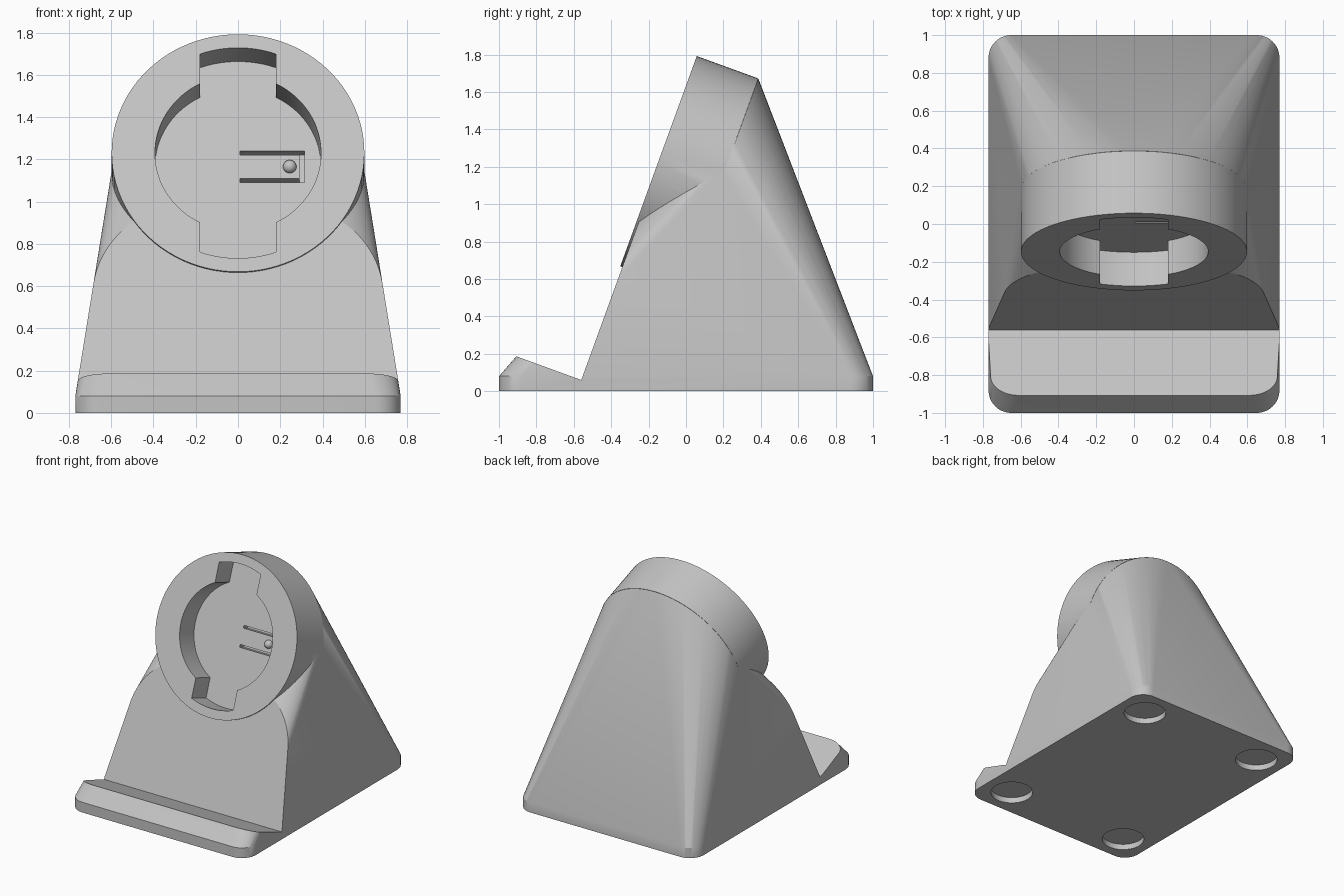
import bpy, bmesh, math
from mathutils import Matrix, Vector

if "Cube" in bpy.data.objects:
    bpy.data.objects.remove(bpy.data.objects["Cube"], do_unlink=True)

TILT = math.radians(20)
S, C = math.sin(TILT), math.cos(TILT)


def tilted_frame(y, z):
    """Frame with x across, y up the leaning face and z out of it."""
    return Matrix(((1, 0, 0, 0), (0, S, -C, y), (0, C, S, z), (0, 0, 0, 1)))


grey = bpy.data.materials.new("light grey plastic")
grey.use_nodes = True
grey.diffuse_color = (0.55, 0.55, 0.55, 1)
grey.node_tree.nodes["Principled BSDF"].inputs["Base Color"].default_value = (0.55, 0.55, 0.55, 1)


def add_object(name, bm):
    bmesh.ops.recalc_face_normals(bm, faces=bm.faces)
    mesh = bpy.data.meshes.new(name)
    bm.to_mesh(mesh)
    bm.free()
    mesh.materials.append(grey)
    obj = bpy.data.objects.new(name, mesh)
    bpy.context.collection.objects.link(obj)
    return obj


def arc(radius, start, end, steps, cx=0, cy=0):
    angles = [start + (end - start) * i / steps for i in range(steps + 1)]
    return [(cx + radius * math.cos(a), cy + radius * math.sin(a)) for a in angles]


def circle(radius, sides=96, cx=0, cy=0):
    return arc(radius, 0, 2 * math.pi, sides, cx, cy)[:-1]


def prism(name, outline, low, high, frame=Matrix()):
    bm = bmesh.new()
    base = bm.faces.new([bm.verts.new((x, y, low)) for x, y in outline])
    top = bmesh.ops.extrude_face_region(bm, geom=[base])
    verts = [v for v in top["geom"] if isinstance(v, bmesh.types.BMVert)]
    bmesh.ops.translate(bm, verts=verts, vec=(0, 0, high - low))
    bm.transform(frame)
    return add_object(name, bm)


def combine(target, tool, operation="DIFFERENCE"):
    mod = target.modifiers.new(tool.name, "BOOLEAN")
    mod.operation, mod.solver, mod.object = operation, "EXACT", tool
    bpy.context.view_layer.objects.active = target
    bpy.ops.object.modifier_apply(modifier=mod.name)
    bpy.data.objects.remove(tool, do_unlink=True)


def smooth(obj):
    bpy.ops.object.select_all(action="DESELECT")
    obj.select_set(True)
    bpy.context.view_layer.objects.active = obj
    bpy.ops.object.shade_smooth_by_angle(angle=math.radians(25))


head = tilted_frame(-0.147, 1.23)
depth, floor = 0.35, -0.19

# Body: hull between the rounded base and the rear rim of the round head
corner = 0.12
base = []
for quarter, (sx, sy) in enumerate(((1, 1), (-1, 1), (-1, -1), (1, -1))):
    start = quarter * math.pi / 2
    base += arc(corner, start, start + math.pi / 2, 12,
                sx * (0.77 - corner), sy * (1 - corner))
bm = bmesh.new()
for x, y in base:
    for z in (0, 0.08):
        bm.verts.new((x, y, z))
for x, y in circle(0.597):
    bm.verts.new(head @ Vector((x, y, -depth - 0.001)))
hull = bmesh.ops.convex_hull(bm, input=bm.verts)
inner = {v for v in hull["geom_interior"] if isinstance(v, bmesh.types.BMVert)}
bmesh.ops.delete(bm, geom=list(inner), context="VERTS")
bmesh.ops.dissolve_limit(bm, angle_limit=0.001, verts=bm.verts, edges=bm.edges)
stand = add_object("charging_stand", bm)

# Leaning front face and sloped ledge with its lip
wedge = [(-1, 0), (1, 0), (1, 3), (-1, 3)]
combine(stand, prism("front_cut", wedge, 0, 3, tilted_frame(-0.56, 0.06)))

# Round head
combine(stand, prism("round_head", circle(0.598), -depth, 0, head), "UNION")

# Round pocket with a slot running through it top to bottom
combine(stand, prism("round_pocket", circle(0.393), floor, 0.2, head))
half = math.asin(0.18 / 0.53)
up = math.pi / 2
slot = arc(0.53, up - half, up + half, 12) + arc(0.53, -up - half, -up + half, 12)
combine(stand, prism("slot_pocket", slot, floor, 0.25, head))

# Groove around the spring tongue
groove = [(0.01, 0.08), (0.315, 0.08), (0.315, -0.08), (0.01, -0.08),
          (0.01, -0.06), (0.29, -0.06), (0.29, 0.06), (0.01, 0.06)]
combine(stand, prism("tongue_groove", groove, floor - 0.055, floor + 0.05, head))

# Foot pad recesses under the base
for x in (-0.54, 0.54):
    for y in (-0.77, 0.77):
        combine(stand, prism("foot_recess", circle(0.155, 48, x, y), -0.1, 0.045))
smooth(stand)

# Bump on the tongue
bm = bmesh.new()
bmesh.ops.create_uvsphere(bm, u_segments=24, v_segments=12, radius=0.032)
bm.transform(head @ Matrix.Translation((0.245, 0, floor)))
smooth(add_object("tongue_bump", bm))
